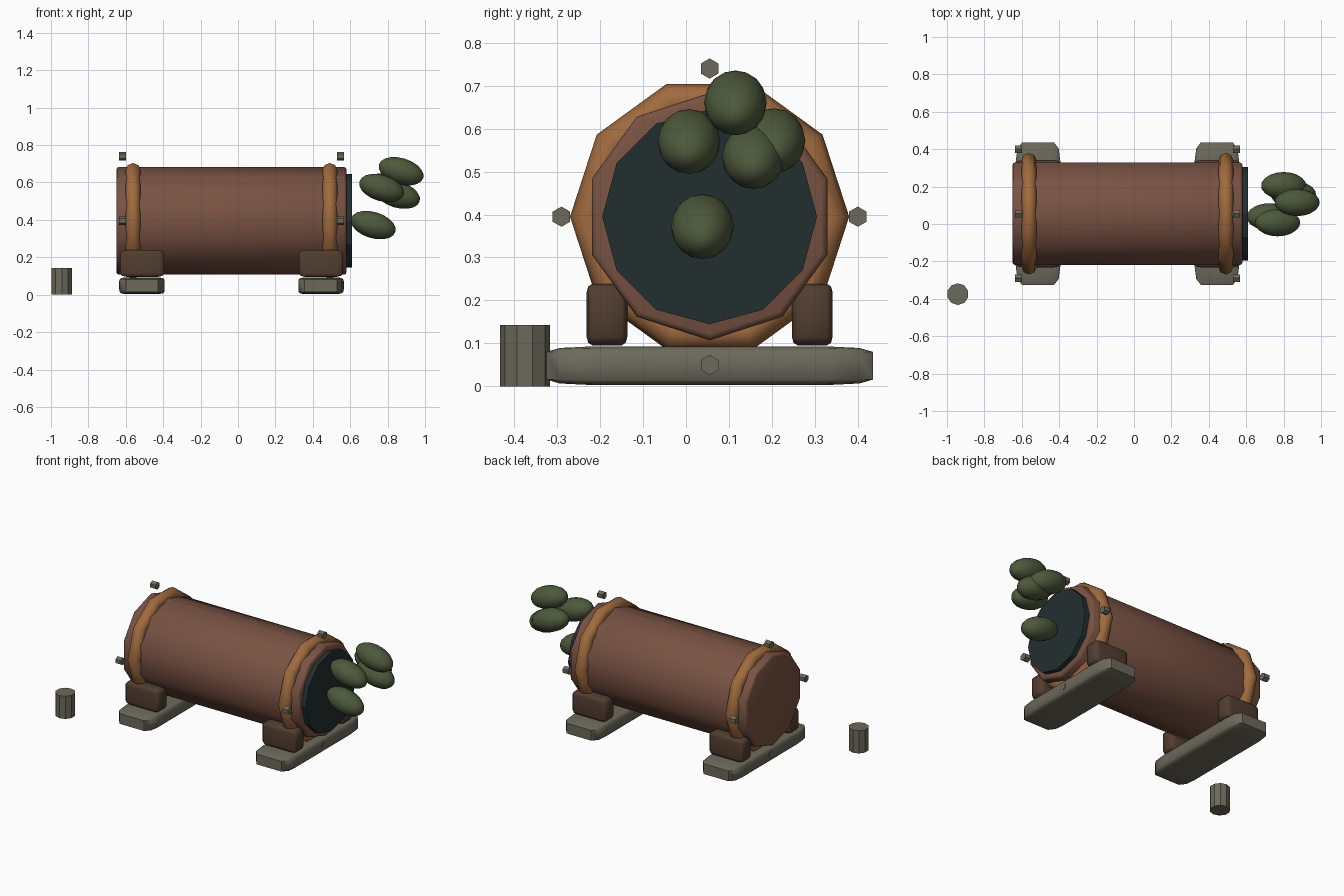
import bpy, bmesh, math
from mathutils import Matrix, Vector

if "Cube" in bpy.data.objects:
    bpy.data.objects.remove(bpy.data.objects["Cube"], do_unlink=True)


def material(name, rgb):
    m = bpy.data.materials.new(name)
    m.use_nodes = True
    m.diffuse_color = (*rgb, 1)
    m.node_tree.nodes["Principled BSDF"].inputs["Base Color"].default_value = (*rgb, 1)
    return m


WOOD = material("red brown wood", (0.19, 0.085, 0.056))
HOOP = material("orange brown hoop", (0.35, 0.145, 0.05))
DARK_WOOD = material("dark brown wood", (0.085, 0.047, 0.029))
STONE = material("warm grey", (0.15, 0.14, 0.105))
DARK = material("dark teal", (0.017, 0.028, 0.029))
GREEN = material("olive green", (0.075, 0.1, 0.045))

CENTRE = Vector((-0.035, 0.055, 0.395))
ALONG_X = Matrix.Rotation(math.pi / 2, 4, "Y")


def finish(bm, name, mat, matrix, smooth=30):
    bm.transform(matrix)
    bmesh.ops.recalc_face_normals(bm, faces=bm.faces)
    mesh = bpy.data.meshes.new(name)
    bm.to_mesh(mesh)
    bm.free()
    mesh.materials.append(mat)
    ob = bpy.data.objects.new(name, mesh)
    bpy.context.collection.objects.link(ob)
    bpy.ops.object.select_all(action="DESELECT")
    ob.select_set(True)
    bpy.context.view_layer.objects.active = ob
    if smooth:
        bpy.ops.object.shade_smooth_by_angle(angle=math.radians(smooth))
    return ob


def prism(name, mat, sides, radius, depth, loc, turn=Matrix(), spin=0, bevel=0, smooth=0):
    bm = bmesh.new()
    bmesh.ops.create_cone(bm, cap_ends=True, segments=sides, radius1=radius,
                          radius2=radius, depth=depth)
    if bevel:
        rims = [e for e in bm.edges if abs(e.verts[0].co.z - e.verts[1].co.z) < 0.001]
        bmesh.ops.bevel(bm, geom=rims, offset=bevel, segments=2, profile=0.5, affect="EDGES")
    return finish(bm, name, mat, Matrix.Translation(loc) @ turn @ Matrix.Rotation(spin, 4, "Z"), smooth)


def soft_block(name, mat, size, loc):
    # The bevel is made before scaling, so it stretches with the block
    bm = bmesh.new()
    bmesh.ops.create_cube(bm, size=1)
    bmesh.ops.bevel(bm, geom=bm.edges[:], offset=0.14, segments=2, profile=0.5, affect="EDGES")
    return finish(bm, name, mat, Matrix.Translation(loc) @ Matrix.Diagonal((*size, 1)), 50)


def hoop(name, x):
    major, minor, sides, ring = 0.285, 0.04, 10, 8
    bm = bmesh.new()
    loops = []
    for i in range(sides):
        a = math.tau * i / sides
        loop = []
        for j in range(ring):
            b = math.tau * j / ring
            r = major + minor * math.cos(b)
            loop.append(bm.verts.new((minor * math.sin(b), r * math.cos(a), r * math.sin(a))))
        loops.append(loop)
    for i in range(sides):
        p, q = loops[i], loops[(i + 1) % sides]
        for j in range(ring):
            k = (j + 1) % ring
            bm.faces.new((p[j], p[k], q[k], q[j]))
    finish(bm, name, HOOP, Matrix.Translation((x, CENTRE.y, CENTRE.z)), 50)


# Barrel and its dark open end
prism("barrel", WOOD, 10, 0.288, 1.23, CENTRE, ALONG_X, math.pi / 2, 0.014, 50)
prism("barrel_mouth", DARK, 12, 0.25, 0.04, (0.59, CENTRE.y, CENTRE.z), ALONG_X)

# Hoops, studs, feet and cradle blocks at both ends
for side, end in ((-1, "right"), (1, "left")):
    hoop(f"{end}_hoop", CENTRE.x + side * 0.526)
    for i in range(4):
        a = i * math.pi / 2
        spot = (CENTRE.x + side * 0.583, CENTRE.y + 0.345 * math.cos(a),
                CENTRE.z + 0.345 * math.sin(a))
        prism(f"{end}_stud_{i + 1}", STONE, 6, 0.0235, 0.038, spot, ALONG_X, math.pi / 2)
    x = CENTRE.x + side * 0.478
    soft_block(f"{end}_foot", STONE, (0.24, 0.76, 0.09), (x, CENTRE.y, 0.048))
    for s, where in ((-1, "front"), (1, "back")):
        soft_block(f"{end}_{where}_cradle", DARK_WOOD, (0.236, 0.095, 0.143),
                   (x, CENTRE.y + s * 0.239, 0.167))

# Leaves floating at the mouth
leaves = [(0.723, 0.038, 0.372), (0.768, 0.007, 0.57), (0.872, 0.115, 0.66),
          (0.8, 0.205, 0.572), (0.853, 0.157, 0.535)]
for i, spot in enumerate(leaves):
    bm = bmesh.new()
    bmesh.ops.create_uvsphere(bm, u_segments=16, v_segments=10, radius=1)
    shape = Matrix.Diagonal((0.07, 0.073, 0.124, 1))
    tilt = Matrix.Rotation(math.radians(17), 4, "Y")
    finish(bm, f"leaf_{i + 1}", GREEN, Matrix.Translation(spot) @ tilt @ ALONG_X @ shape, 60)

# Loose peg standing beside the barrel
prism("loose_peg", STONE, 10, 0.058, 0.143, (-0.942, -0.375, 0.0715))
